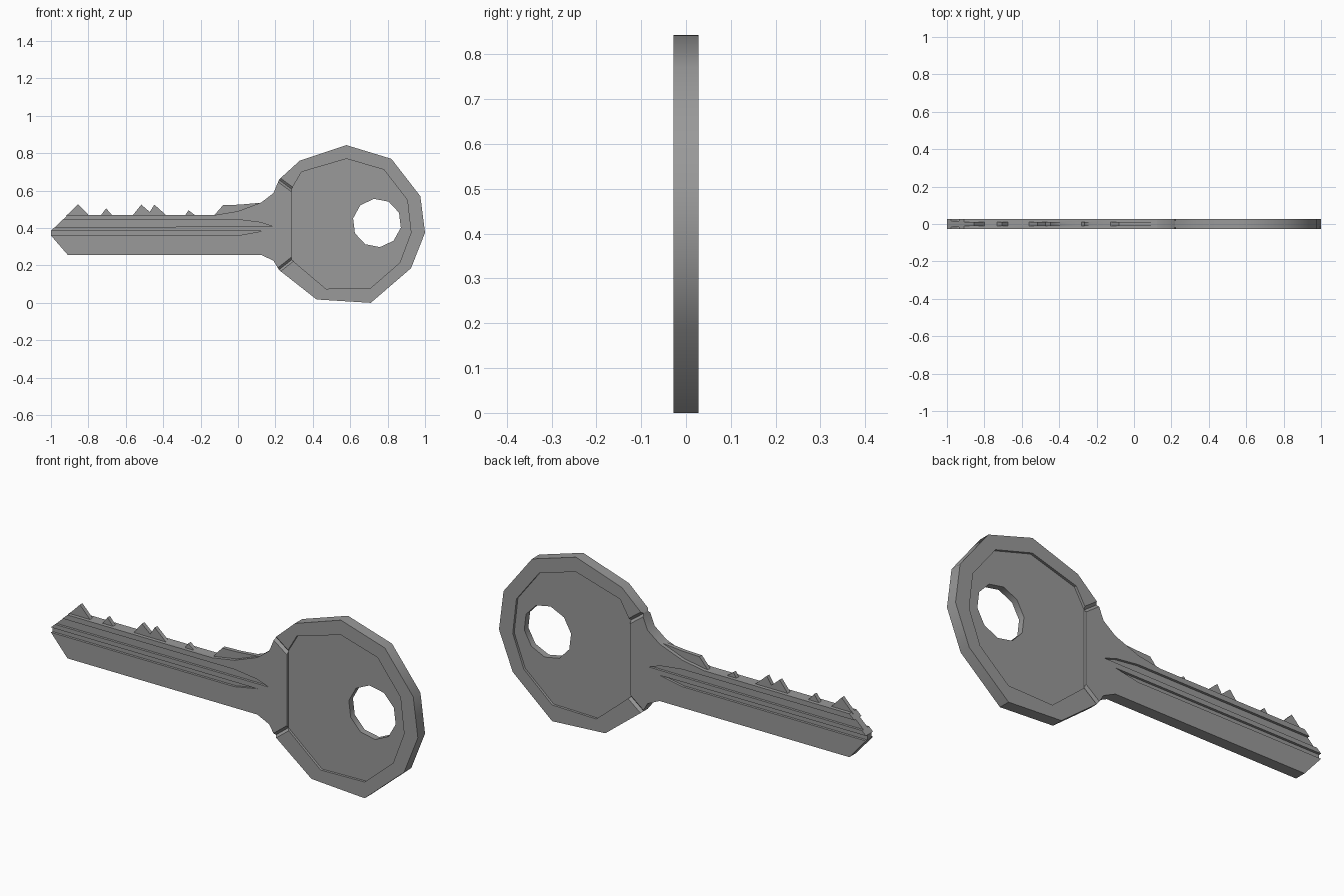
import bpy, bmesh, math
from mathutils import Vector

if "Cube" in bpy.data.objects:
    bpy.data.objects.remove(bpy.data.objects["Cube"])

T = 0.028      # half thickness of the key
D = 0.012      # depth of recesses and grooves


def prism(name, outline, y0, y1):
    """Extrude an (x, z) outline from y0 to y1."""
    bm = bmesh.new()
    face = bm.faces.new([bm.verts.new((x, y0, z)) for x, z in outline])
    ext = bmesh.ops.extrude_face_region(bm, geom=[face])
    bmesh.ops.translate(bm, vec=(0, y1 - y0, 0),
                        verts=[v for v in ext["geom"] if isinstance(v, bmesh.types.BMVert)])
    bmesh.ops.recalc_face_normals(bm, faces=bm.faces)
    mesh = bpy.data.meshes.new(name)
    bm.to_mesh(mesh)
    bm.free()
    ob = bpy.data.objects.new(name, mesh)
    bpy.context.collection.objects.link(ob)
    return ob


def combine(target, other, operation):
    """Apply a boolean and drop the helper object."""
    other.hide_render = True
    mod = target.modifiers.new("bool", "BOOLEAN")
    mod.operation, mod.object, mod.solver = operation, other, "EXACT"
    bpy.context.view_layer.objects.active = target
    bpy.ops.object.modifier_apply(modifier=mod.name)
    bpy.data.objects.remove(other)


def rod(name, p, q, y, r):
    """Diamond section bar between two (x, z) points, for V grooves."""
    a, b = Vector((p[0], y, p[1])), Vector((q[0], y, q[1]))
    bpy.ops.mesh.primitive_cone_add(vertices=4, radius1=r, radius2=r, depth=(b - a).length)
    ob = bpy.context.object
    ob.name = name
    d = (b - a).normalized()
    side = Vector((0, 1, 0)).cross(d)
    for v in ob.data.vertices:
        c = v.co.copy()
        v.co = (a + b) / 2 + side * c.x + Vector((0, 1, 0)) * c.y + d * c.z
    bm = bmesh.new()
    bm.from_mesh(ob.data)
    bmesh.ops.recalc_face_normals(bm, faces=bm.faces)
    bm.to_mesh(ob.data)
    bm.free()
    return ob


# Blade, neck and bow in one outline
body = [(-1, .36), (-.91, .256), (.125, .256), (.19, .225), (.22, .175),
        (.42, .018), (.71, 0), (.925, .185), (1, .375), (.975, .57),
        (.82, .77), (.58, .843), (.33, .76), (.22, .66), (.19, .587),
        (.125, .537), (0, .49), (-.12, .47), (-.91, .47), (-1, .385)]
key = prism("key", body, -T, T)

# Thin cut teeth along the top of the blade
low = .465
teeth = [(-.92, low), (-.9, .482), (-.855, .528), (-.795, low), (-.735, low), (-.705, .505),
         (-.67, low), (-.565, low), (-.517, .525), (-.472, .486), (-.447, .525),
         (-.38, low), (-.285, low), (-.265, .495), (-.225, low), (-.13, low),
         (-.08, .522), (.01, .525), (.12, .535), (.13, .5), (.0, .455), (-.9, .455)]
combine(key, prism("teeth", teeth, -.01, .01), "UNION")

# Key ring hole
hole = [(.743 + .130 * math.cos(math.radians(97 + 36 * i)),
         .427 + .130 * math.sin(math.radians(97 + 36 * i))) for i in range(10)]
combine(key, prism("ring_hole", hole, -.1, .1), "DIFFERENCE")

# Bow recess, long blade grooves and V grooves on both faces
panel = [(.287, .61), (.34, .70), (.58, .77), (.78, .712), (.905, .55),
         (.925, .375), (.865, .215), (.71, .08), (.47, .075), (.287, .23)]
wide_groove = [(-1.1, .405), (.185, .408), (.12, .43), (0, .445), (-1.1, .445)]
thin_groove = [(-1.1, .36), (0, .36), (.125, .383), (-1.1, .385)]
for s in (-1, 1):
    for name, outline in (("bow_recess", panel), ("wide_groove", wide_groove),
                          ("thin_groove", thin_groove)):
        combine(key, prism(name, outline, s * (T - D), s * .1), "DIFFERENCE")
    combine(key, rod("upper_notch", (.19, .679), (.292, .604), s * T, D), "DIFFERENCE")
    combine(key, rod("lower_notch", (.19, .154), (.292, .234), s * T, D), "DIFFERENCE")

# Dark grey metal, with the rim shaded smooth
metal = bpy.data.materials.new("dark_metal")
metal.diffuse_color = (.32, .32, .32, 1)
metal.use_nodes = True
metal.node_tree.nodes["Principled BSDF"].inputs["Base Color"].default_value = metal.diffuse_color
key.data.materials.clear()
key.data.materials.append(metal)
for p in key.data.polygons:
    p.material_index = 0
bpy.ops.object.select_all(action="DESELECT")
key.select_set(True)
bpy.context.view_layer.objects.active = key
bpy.ops.object.shade_smooth_by_angle(angle=math.radians(43))
